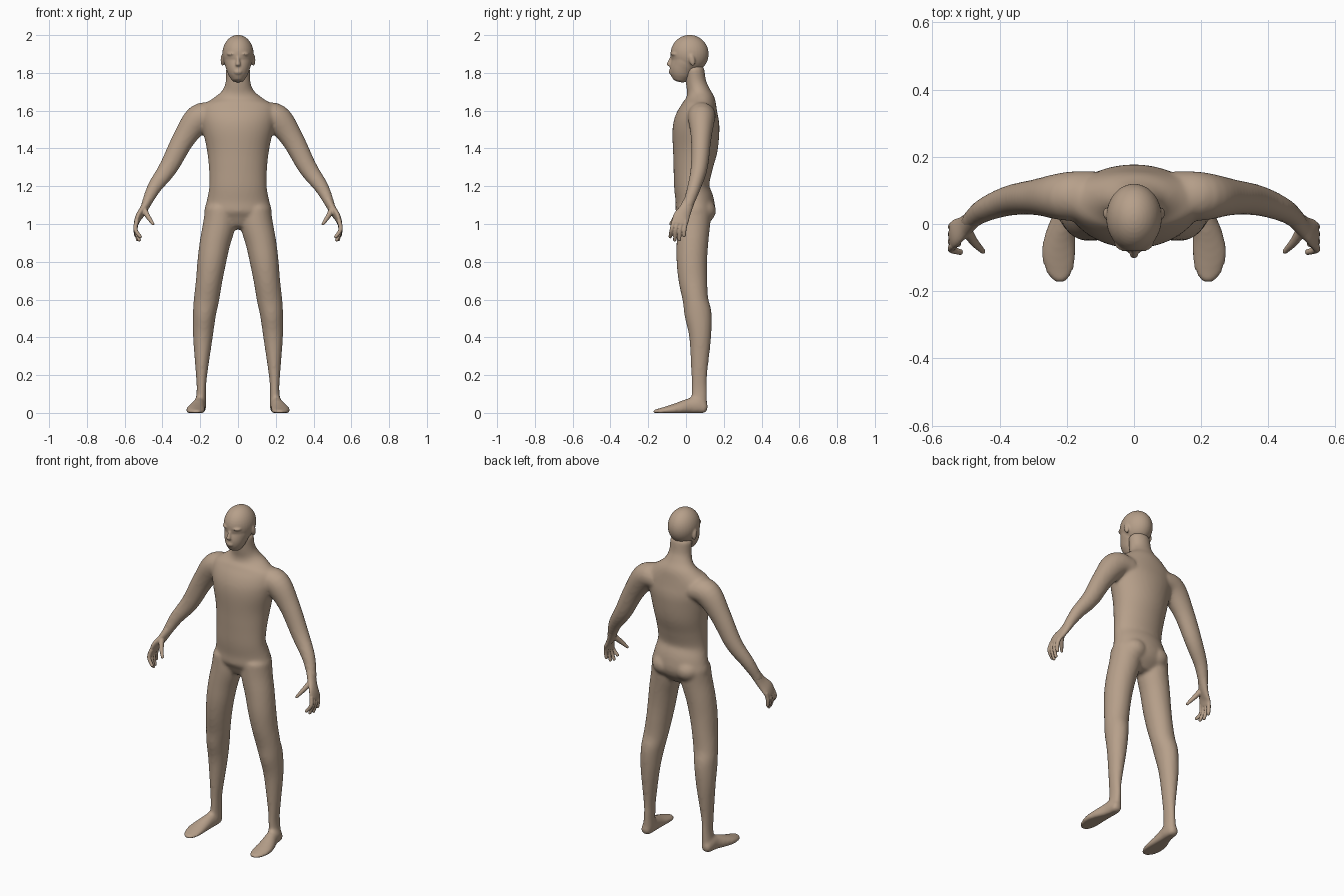
import bpy, bmesh, math
from mathutils import Vector, Matrix

cube = bpy.data.objects.get("Cube")
if cube:
    bpy.data.objects.remove(cube, do_unlink=True)

skin = bpy.data.materials.new("tan_skin")
skin.use_nodes = True
skin.diffuse_color = (0.47, 0.35, 0.255, 1)
bsdf = next(n for n in skin.node_tree.nodes if n.type == "BSDF_PRINCIPLED")
bsdf.inputs["Base Color"].default_value = skin.diffuse_color
bsdf.inputs["Roughness"].default_value = 0.8


def spline(rows, steps=5):
    """Catmull-Rom interpolation through rows of numbers."""
    rows = [rows[0]] + list(rows) + [rows[-1]]
    out = []
    for a, b, c, d in zip(rows, rows[1:], rows[2:], rows[3:]):
        for k in range(steps):
            t = k / steps
            out.append([q + t / 2 * (r - p + t * (2 * p - 5 * q + 4 * r - s
                        + t * (3 * (q - r) + s - p))) for p, q, r, s in zip(a, b, c, d)])
    return out + [list(rows[-1])]


def loft(bm, rows, side=1, sides=28):
    """Oval tube through rows of x, y, z, half width, half depth, with round ends."""
    rows = spline(rows)
    pts = [Vector((r[0] * side, r[1], r[2])) for r in rows]
    rings = []
    for i, row in enumerate(rows):
        t = (pts[min(i + 1, len(pts) - 1)] - pts[max(i - 1, 0)]).normalized()
        u = Vector((1, 0, 0))
        u = (u - t * u.dot(t)).normalized()
        v = t.cross(u)
        r = min(row[3:]) * 0.5
        stages = [(0, 1)]
        if i == 0:
            stages = [(-r, 0.35), (-r * 0.7, 0.75), (0, 1)]
        elif i == len(rows) - 1:
            stages = [(0, 1), (r * 0.7, 0.75), (r, 0.35)]
        for shift, scale in stages:
            ring = []
            for k in range(sides):
                a = math.tau * k / sides
                p = pts[i] + t * shift + scale * (u * row[3] * math.cos(a) + v * row[4] * math.sin(a))
                p.z = max(p.z, 0)
                ring.append(bm.verts.new(p))
            rings.append(ring)
    for lo, hi in zip(rings, rings[1:]):
        for k in range(sides):
            n = (k + 1) % sides
            bm.faces.new((lo[k], lo[n], hi[n], hi[k]))
    bm.faces.new(rings[0][::-1])
    bm.faces.new(rings[-1])


def ball(bm, centre, size, tilt=0):
    m = Matrix.Translation(centre) @ Matrix.Rotation(tilt, 4, "X") @ Matrix.Diagonal((*size, 1))
    bmesh.ops.create_uvsphere(bm, u_segments=32, v_segments=20, radius=1, matrix=m)


def finish(bm, name, voxel, smooth):
    """Fuse the overlapping forms into one smooth skin."""
    bmesh.ops.recalc_face_normals(bm, faces=bm.faces)
    mesh = bpy.data.meshes.new(name)
    bm.to_mesh(mesh)
    bm.free()
    mesh.materials.append(skin)
    obj = bpy.data.objects.new(name, mesh)
    bpy.context.collection.objects.link(obj)
    fuse = obj.modifiers.new("fuse", "REMESH")
    fuse.mode = "VOXEL"
    fuse.voxel_size = voxel
    fuse.use_smooth_shade = True
    soft = obj.modifiers.new("soften", "SMOOTH")
    soft.factor = 0.5
    soft.iterations = smooth


# Trunk and neck
TORSO = [
    (0, .045, 1.01, .14, .075), (0, .05, 1.06, .178, .103), (0, .046, 1.12, .166, .102),
    (0, .03, 1.2, .152, .093), (0, .037, 1.3, .154, .104), (0, .049, 1.4, .166, .119),
    (0, .053, 1.5, .188, .124), (0, .06, 1.56, .2, .116), (0, .07, 1.62, .195, .094),
    (0, .073, 1.66, .14, .08), (0, .066, 1.7, .088, .062), (0, .053, 1.75, .066, .054),
    (0, .045, 1.82, .064, .052)]
ARM = [
    (.12, .085, 1.58, .06, .075), (.205, .082, 1.56, .075, .072), (.288, .08, 1.45, .06, .054),
    (.368, .07, 1.3, .05, .045), (.442, .043, 1.195, .038, .036), (.482, .015, 1.115, .027, .03),
    (.492, .005, 1.09, .024, .03)]
LEG = [
    (.095, .045, 1.08, .08, .09), (.099, .04, 1, .086, .088), (.122, .034, .9, .081, .084),
    (.139, .031, .8, .076, .081), (.153, .037, .7, .07, .076), (.167, .05, .6, .067, .068),
    (.178, .064, .52, .061, .072), (.186, .075, .4, .052, .058), (.193, .07, .2, .03, .042),
    (.194, .07, .12, .025, .042), (.198, .07, .04, .03, .042)]
FOOT = [
    (.203, .098, .02, .028, .032), (.203, .06, .035, .034, .05), (.208, .02, .032, .036, .046),
    (.22, -.04, .02, .047, .036), (.224, -.09, .013, .052, .026), (.22, -.14, .006, .042, .018),
    (.214, -.168, .004, .024, .013)]
body = bmesh.new()
loft(body, TORSO, sides=48)
for side in (1, -1):
    for part in (ARM, LEG, FOOT):
        loft(body, part, side)
    ball(body, (side * .075, .075, 1.07), (.078, .084, .07))   # buttock
finish(body, "body", 0.009, 8)

# Head with jaw, nose, brow, lips and ears
JAW = [
    (0, -.032, 1.772, .04, .046), (0, -.028, 1.79, .051, .058), (0, -.02, 1.82, .062, .068),
    (0, -.005, 1.86, .073, .072), (0, .01, 1.92, .07, .075)]
NOSE = [(0, -.066, 1.9, .008, .01), (0, -.078, 1.87, .009, .013), (0, -.09, 1.842, .014, .014)]
head = bmesh.new()
ball(head, (0, .019, 1.9), (.083, .101, .101))
loft(head, JAW)
loft(head, NOSE)
ball(head, (0, -.078, 1.805), (.022, .013, .014))
for side in (1, -1):
    ball(head, (side * .03, -.054, 1.9), (.03, .027, .011))
    ball(head, (side * .082, .032, 1.868), (.01, .016, .032), math.radians(12))
finish(head, "head", 0.005, 5)

# Hands
PALM = [
    (.47, .025, 1.14, .026, .029), (.498, -.002, 1.08, .021, .034),
    (.527, -.025, 1.035, .017, .044), (.54, -.033, 1.0, .013, .042)]
THUMB = [(.497, -.02, 1.075, .016, .018), (.477, -.052, 1.04, .013, .014), (.448, -.083, .998, .008, .008)]
# knuckle y, tip x, tip y, tip z
FINGERS = [(-.064, .515, -.084, .93), (-.044, .522, -.06, .912),
           (-.023, .53, -.035, .914), (-.002, .54, -.01, .935)]
for side, name in ((1, "left_hand"), (-1, "right_hand")):
    hand = bmesh.new()
    loft(hand, PALM, side)
    loft(hand, THUMB, side, 14)
    for y, tx, ty, tz in FINGERS:
        loft(hand, [(.536, y, 1.015, .012, .012), (.543, (y + ty) / 2 - .002, .97, .011, .011),
                    (tx, ty, tz, .009, .009)], side, 14)
    finish(hand, name, 0.0035, 5)
